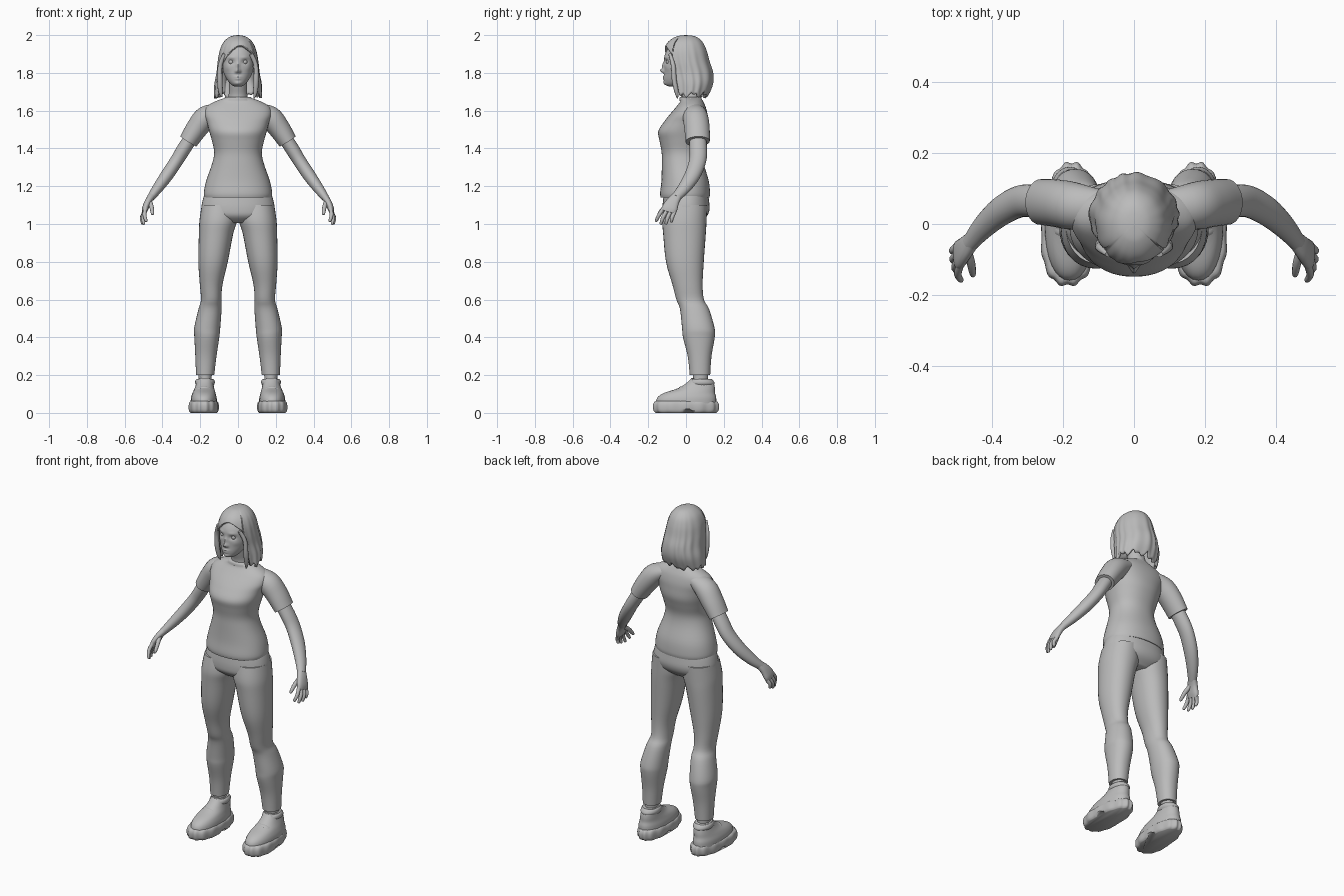
import bpy, bmesh, math
from mathutils import Vector

GREY = bpy.data.materials.new("plain_grey")
GREY.diffuse_color = (0.5, 0.5, 0.5, 1)


def finish(name, bm, mirror=False, recalc=True):
    if recalc:
        bmesh.ops.recalc_face_normals(bm, faces=bm.faces)
    me = bpy.data.meshes.new(name)
    bm.to_mesh(me)
    bm.free()
    for p in me.polygons:
        p.use_smooth = True
    me.set_sharp_from_angle(angle=math.radians(50))
    me.materials.append(GREY)
    ob = bpy.data.objects.new(name, me)
    bpy.context.collection.objects.link(ob)
    if mirror:
        ob.modifiers.new("mirror", 'MIRROR').use_mirror_merge = False
    return ob


def spline(rows, k):
    """Smooth interpolation of rows of numbers, k steps per span."""
    out = []
    for i in range(len(rows) - 1):
        a, b, c, d = (rows[max(i - 1, 0)], rows[i], rows[i + 1],
                      rows[min(i + 2, len(rows) - 1)])
        for s in range(k):
            t = s / k
            out.append([0.5 * (2 * q + (r - p) * t + (2 * p - 5 * q + 4 * r - w) * t * t
                               + (3 * q - p - 3 * r + w) * t ** 3)
                        for p, q, r, w in zip(a, b, c, d)])
    return out + [list(rows[-1])]


def loft(name, rows, n=32, k=4, power=2.0, along=False, mirror=False, shape=None):
    """Rows are x, y, z, radius, radius. Rings lie flat, or across the path if along."""
    rows = spline(rows, k)
    bm = bmesh.new()
    rings = []
    for i, (x, y, z, ra, rb) in enumerate(rows):
        u, v = Vector((1, 0, 0)), Vector((0, 1, 0))
        if along:
            t = (Vector(rows[min(i + 1, len(rows) - 1)][:3]) - Vector(rows[max(i - 1, 0)][:3])).normalized()
            u = (v - t * v.dot(t)).normalized()
            v = t.cross(u)
        ring = []
        for j in range(n):
            c, s = math.cos(math.tau * j / n), math.sin(math.tau * j / n)
            c = math.copysign(abs(c) ** (2 / power), c)
            s = math.copysign(abs(s) ** (2 / power), s)
            p = Vector((x, y, z)) + u * ra * c + v * rb * s
            ring.append(bm.verts.new(shape(p, c, s) if shape else p))
        rings.append(ring)
    for a, b in zip(rings, rings[1:]):
        for j in range(n):
            bm.faces.new((a[j], a[(j + 1) % n], b[(j + 1) % n], b[j]))
    bm.faces.new(rings[0])
    bm.faces.new(rings[-1])
    return finish(name, bm, mirror)


# shirt body
loft("shirt_body", [
    (0, -.005, 1.14, .178, .129), (0, -.005, 1.165, .181, .132), (0, -.005, 1.23, .168, .125),
    (0, -.017, 1.32, .137, .111), (0, -.02, 1.38, .126, .109), (0, -.018, 1.44, .138, .122),
    (0, -.015, 1.49, .152, .132), (0, 0, 1.54, .165, .117), (0, .014, 1.58, .178, .1),
    (0, .026, 1.62, .168, .078), (0, .03, 1.65, .118, .06), (0, .024, 1.668, .068, .056)],
    n=48, power=2.2)

# sleeves
loft("sleeve", [
    (.09, .045, 1.605, .05, .035), (.165, .05, 1.568, .066, .06),
    (.215, .058, 1.51, .067, .058), (.263, .062, 1.437, .064, .05)], along=True, mirror=True)

# arms
loft("arm", [
    (.24, .06, 1.47, .044, .036), (.285, .065, 1.40, .046, .037), (.325, .062, 1.335, .045, .035),
    (.375, .035, 1.26, .042, .034), (.425, -.01, 1.19, .034, .028), (.462, -.055, 1.14, .025, .02)],
    along=True, mirror=True, n=24)

# hands
loft("palm", [
    (.455, -.045, 1.15, .025, .019), (.475, -.068, 1.12, .033, .018),
    (.49, -.085, 1.085, .041, .017), (.497, -.093, 1.062, .037, .012)],
    along=True, mirror=True, n=20, power=2.4)
tips = [(.485, -.16, 1.012), (.498, -.135, .997), (.505, -.107, .998), (.505, -.078, 1.008)]
for i, tip in enumerate(tips):
    o = -.03 + .02 * i
    a = Vector((.492 + .15 * o, -.088 + .85 * o, 1.075 - .5 * o))
    b = Vector(tip)
    m = (a + b) / 2 + Vector((.009, -.004, 0))
    loft("finger_%d" % (i + 1), [(*a, .011, .011), (*m, .0105, .0105), (*b.lerp(m, .15), .008, .008),
                                 (*b, .003, .003)], along=True, mirror=True, n=10, k=3)
loft("thumb", [(.470, -.07, 1.125, .013, .013), (.458, -.11, 1.092, .012, .012),
               (.453, -.14, 1.058, .009, .009), (.452, -.147, 1.048, .003, .003)],
     along=True, mirror=True, n=10, k=3)

# trousers
loft("trouser_hips", [
    (0, 0, 1.17, .172, .115), (0, 0, 1.13, .186, .121), (0, 0, 1.08, .194, .125),
    (0, -.004, 1.04, .18, .114), (0, -.004, 1.005, .11, .075)], n=48, power=2.2)
loft("trouser_leg", [
    (.098, 0, 1.10, .094, .112), (.104, -.008, 1.02, .1, .117), (.116, -.008, .95, .091, .113),
    (.132, -.006, .80, .078, .1), (.142, .008, .68, .06, .08), (.142, .022, .60, .054, .073),
    (.148, .045, .55, .061, .077), (.163, .065, .45, .069, .086), (.165, .068, .40, .066, .084),
    (.170, .072, .30, .056, .063), (.174, .074, .20, .048, .054)], mirror=True, power=2.15)

# ankles and shoes
loft("ankle", [(.174, .077, .24, .038, .042), (.174, .077, .17, .034, .04),
               (.174, .077, .10, .036, .042)], mirror=True, n=24)


def sole_shape(p, c, s):
    a = math.atan2(s, c)
    w = 1 + .022 * math.cos(14 * a)
    x = (p.x - .181) * (1 - .09 * s) * w
    z = p.z
    if abs(p.y - .01) < .022 and z < .02:
        z = .02 + z * .3
    return Vector((.181 + x - .006 * s, p.y * w, z))


loft("shoe_sole", [(.181, 0, 0, .069, .158), (.181, 0, .012, .077, .17), (.181, 0, .04, .078, .173),
                   (.181, 0, .058, .073, .166), (.181, 0, .064, .062, .155)],
     n=84, k=3, power=2.3, mirror=True, shape=sole_shape)
loft("shoe_upper", [(.181, 0, .05, .07, .16), (.181, .004, .08, .068, .156), (.18, .018, .105, .061, .136),
                    (.178, .055, .13, .052, .098), (.176, .073, .155, .046, .075),
                    (.175, .08, .18, .043, .055)],
     mirror=True, power=2.2)
loft("shoe_collar", [(.175, .08, .145, .046, .066), (.175, .081, .158, .052, .07),
                     (.175, .081, .172, .05, .062), (.175, .082, .18, .042, .052)], mirror=True)
loft("shoe_tongue", [(.178, -.01, .125, .03, .012), (.177, .02, .15, .031, .012),
                     (.176, .036, .185, .027, .008)], mirror=True, n=16)
# strap across the instep
loft("shoe_strap", [(.122, .0, .085, .02, .008), (.145, -.012, .122, .02, .008), (.18, -.018, .133, .02, .008),
                    (.215, -.012, .122, .02, .008), (.238, .0, .085, .02, .008)],
     along=True, mirror=True, n=12)

# neck and shirt collar
loft("neck", [(0, .03, 1.63, .06, .055), (0, .026, 1.68, .05, .048), (0, .012, 1.73, .047, .048),
              (0, 0, 1.79, .05, .05)], n=28)
loft("shirt_collar", [(0, .024, 1.655, .082, .06), (0, .024, 1.667, .074, .058),
                      (0, .024, 1.673, .064, .054)], n=32)

# head with sculpted face: x, z, push, width, height
BUMPS = [(0, 1.812, .022, .011, .011), (0, 1.838, .01, .009, .018), (.011, 1.806, .007, .006, .006),
         (0, 1.779, .006, .018, .005), (0, 1.768, .006, .015, .005), (0, 1.745, .005, .018, .01),
         (.036, 1.858, -.011, .016, .011), (.036, 1.882, .004, .02, .007), (.055, 1.825, .003, .015, .015)]


def face_shape(p, c, s):
    if s < 0:
        for x, z, push, w, h in BUMPS:
            p.y -= push * math.exp(-((abs(p.x) - x) / w) ** 2 - ((p.z - z) / h) ** 2)
    return p


loft("head", [(0, -.062, 1.728, .018, .026), (0, -.06, 1.738, .036, .05), (0, -.048, 1.762, .056, .069),
              (0, -.03, 1.80, .076, .086), (0, -.016, 1.85, .088, .1), (0, -.008, 1.90, .088, .103),
              (0, 0, 1.95, .068, .08), (0, 0, 1.98, .03, .04)], n=96, k=8, shape=face_shape)
bm = bmesh.new()
bmesh.ops.create_uvsphere(bm, u_segments=16, v_segments=10, radius=.0135)
bmesh.ops.translate(bm, vec=(.036, -.0925, 1.858), verts=bm.verts)
finish("eye", bm, mirror=True)

# hair: a shell whose lower edge rises to the hairline over the face
HAIR = spline([(2.0, 0, .002, .003), (1.993, 0, .04, .05), (1.965, -.004, .075, .09), (1.92, -.005, .096, .113),
               (1.86, .002, .107, .122), (1.80, .016, .113, .126), (1.74, .024, .124, .117),
               (1.67, .018, .127, .096)], 8)


def hair_row(z):
    for a, b in zip(HAIR, HAIR[1:]):
        if z >= b[0]:
            t = (a[0] - z) / (a[0] - b[0])
            return [p + (q - p) * t for p, q in zip(a, b)]
    return HAIR[-1]


bm = bmesh.new()
N, ROWS = 120, 32
cols = []
for j in range(N):
    a = math.tau * j / N
    c, s = math.cos(a), math.sin(a)
    low = 1.685 + .009 * math.sin(9 * a) + .008 * math.sin(17 * a + 1) - .012 * max(0, -s) - .008 * (c < 0)
    if s < -.56:
        low = 1.945 - .075 * ((c - .15) / .85) ** 2
    col = []
    for i in range(ROWS + 1):
        t = i / ROWS
        z = 2.0 - (2.0 - low) * t ** 1.4
        _, cy, rx, ry = hair_row(z)
        f = 1 + .02 * min(1, (2.0 - z) / .2) * math.sin(15 * a + 2 * math.sin(3 * a))
        col.append(bm.verts.new((rx * c * f, cy + ry * s * f, z)))
    cols.append(col)
for j in range(N):
    a, b = cols[j], cols[(j + 1) % N]
    for i in range(ROWS):
        bm.faces.new((a[i], a[i + 1], b[i + 1], b[i]))
bmesh.ops.remove_doubles(bm, verts=[c[0] for c in cols], dist=.02)
hair = finish("hair", bm, recalc=False)
sol = hair.modifiers.new("thickness", 'SOLIDIFY')
sol.thickness = .014
sol.offset = -1

# loose front strands
for side, low in ((-1, 1.672), (1, 1.665)):
    loft("front_strand", [(side * .07, -.085, 1.90, .008, .012), (side * .094, -.068, 1.84, .012, .012),
                          (side * .096, -.062, 1.76, .013, .014), (side * .092, -.05, 1.70, .011, .012),
                          (side * .086, -.045, low, .003, .003)], along=True, n=12)
